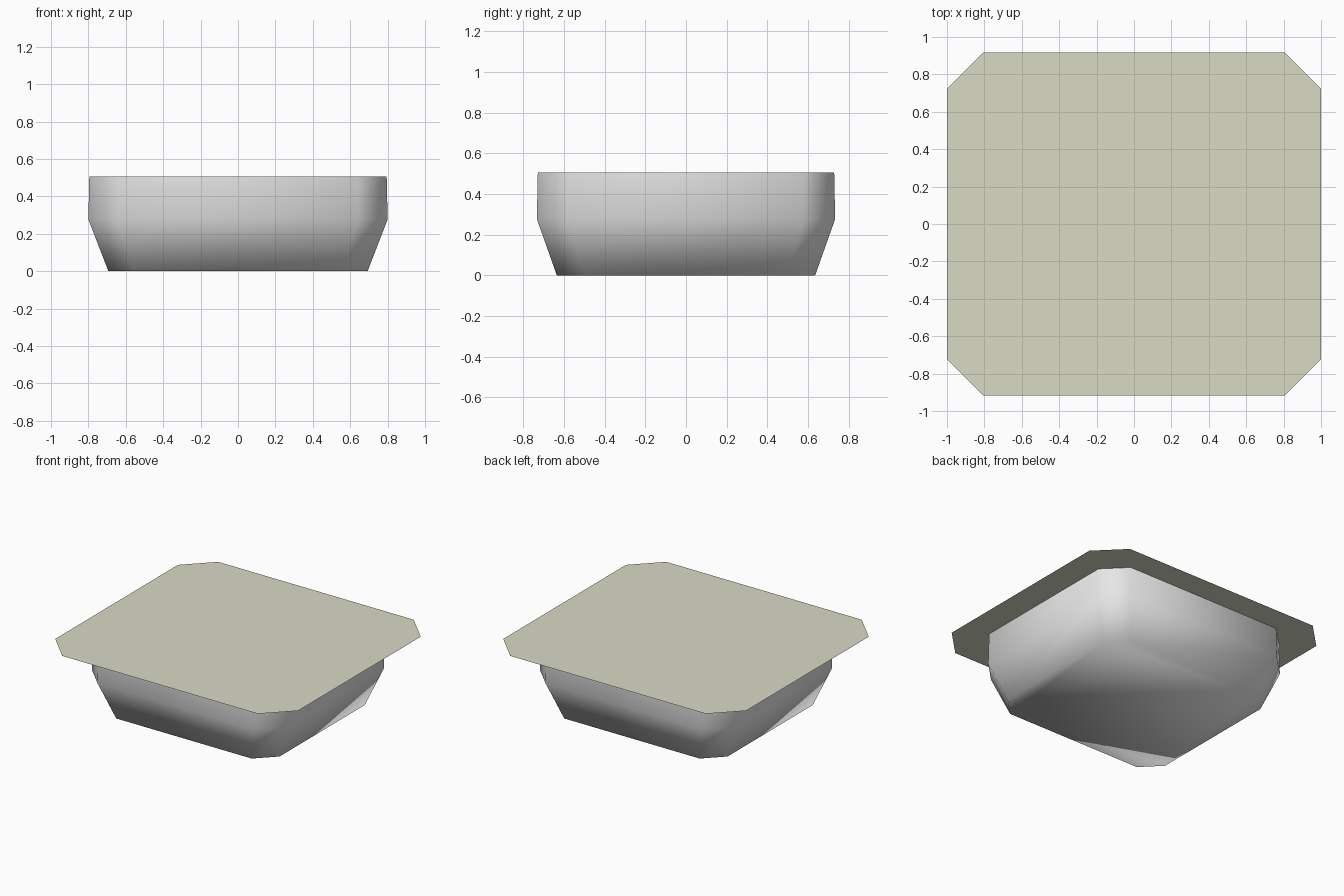
import bpy, bmesh

if "Cube" in bpy.data.objects:
    bpy.data.objects.remove(bpy.data.objects["Cube"])


def material(name, rgb):
    m = bpy.data.materials.new(name)
    m.diffuse_color = (*rgb, 1.0)
    m.use_nodes = True
    m.node_tree.nodes["Principled BSDF"].inputs["Base Color"].default_value = m.diffuse_color
    return m


def outline(scale, z):
    # rectangle with cut corners, anticlockwise seen from above
    hx, hy, cut = 1.0, 0.917, 0.195
    pts = [(hx - cut, -hy), (hx, cut - hy), (hx, hy - cut), (hx - cut, hy),
           (cut - hx, hy), (-hx, hy - cut), (-hx, cut - hy), (cut - hx, -hy)]
    return [(x * scale, y * scale, z) for x, y in pts]


def make(name, rings, mat, smooth, cap_bottom):
    # loft the rings from the bottom up
    bm = bmesh.new()
    loops = [[bm.verts.new(p) for p in ring] for ring in rings]
    for low, high in zip(loops, loops[1:]):
        for i in range(len(low)):
            j = (i + 1) % len(low)
            bm.faces.new((low[i], low[j], high[j], high[i]))
    bm.faces.new(loops[0][::-1] if cap_bottom else loops[-1])
    for f in bm.faces:
        f.smooth = smooth
    mesh = bpy.data.meshes.new(name)
    bm.to_mesh(mesh)
    bm.free()
    mesh.materials.append(mat)
    obj = bpy.data.objects.new(name, mesh)
    bpy.context.collection.objects.link(obj)


HEIGHT = 0.507
grey = material("light grey", (0.8, 0.8, 0.8))
cream = material("pale khaki", (0.69, 0.70, 0.55))

# smooth tray with a tapered lower half, closed underneath
make("tray_body", [outline(0.693, 0.0), outline(0.80, 0.277), outline(0.795, HEIGHT)],
     grey, True, True)
# paper-thin lid sheet lying on the rim
make("lid_sheet", [outline(1.0, HEIGHT)], cream, False, False)
